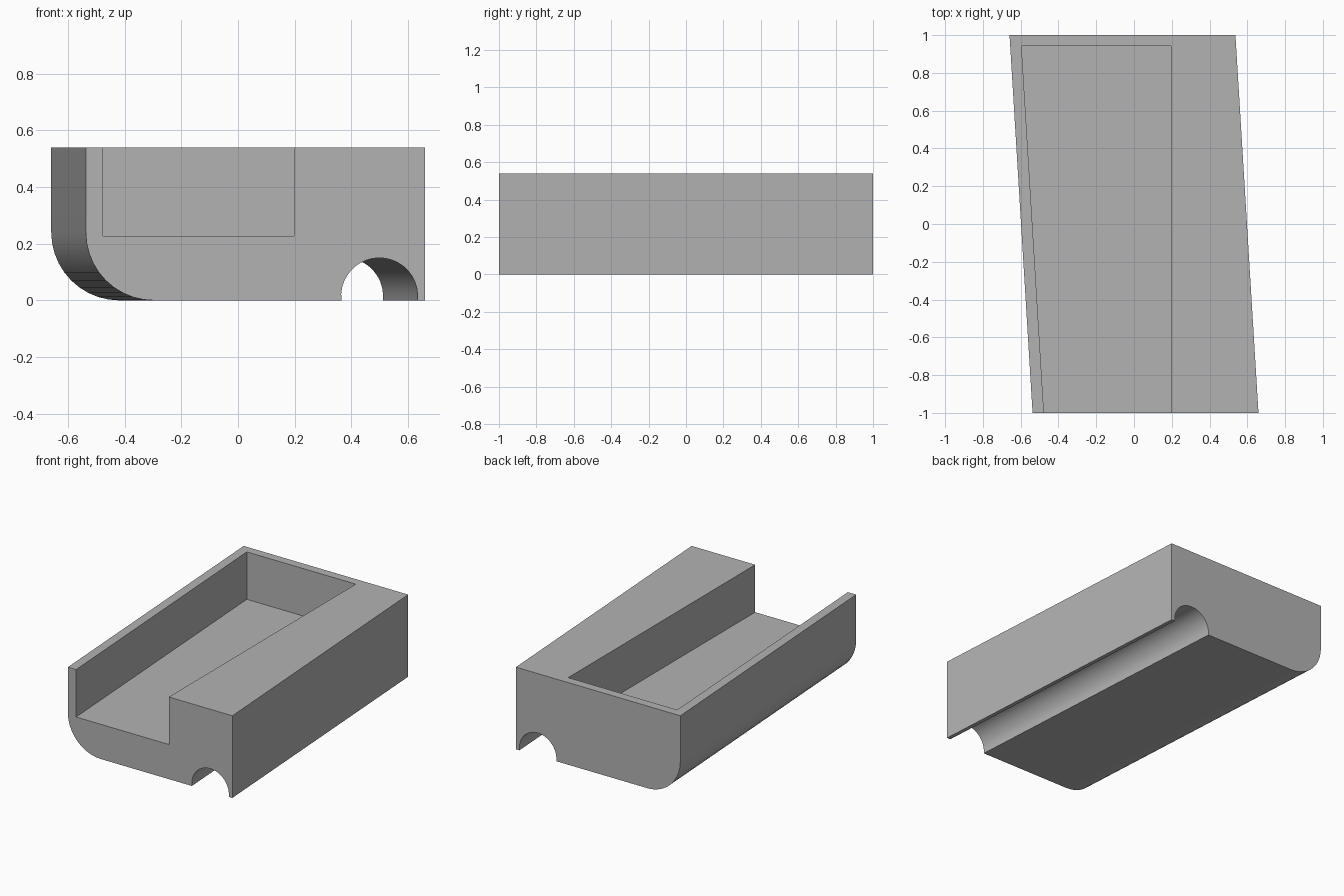
import bpy
import bmesh
from math import cos, sin, radians, asin, degrees

cube = bpy.data.objects.get("Cube")
if cube:
    bpy.data.objects.remove(cube, do_unlink=True)

HEIGHT = 0.54
SLANT = -0.061          # sideways drift per unit of depth
FRONT_LEFT, FRONT_RIGHT = -0.537, 0.659

grey = bpy.data.materials.new("plain grey")
grey.use_nodes = True
grey.diffuse_color = (0.45, 0.45, 0.45, 1)
grey.node_tree.nodes["Principled BSDF"].inputs["Base Color"].default_value = grey.diffuse_color


def arc(cx, cz, r, start, end, steps):
    """Points along an arc in the x-z plane, angles in degrees."""
    angles = [radians(start + (end - start) * i / steps) for i in range(steps + 1)]
    return [(cx + r * cos(a), cz + r * sin(a)) for a in angles]


def make_object(name, bm):
    bmesh.ops.recalc_face_normals(bm, faces=bm.faces)
    mesh = bpy.data.meshes.new(name)
    bm.to_mesh(mesh)
    bm.free()
    mesh.materials.append(grey)
    obj = bpy.data.objects.new(name, mesh)
    bpy.context.collection.objects.link(obj)
    return obj


# Body: rounded lower edge and cable channel in one slanted extrusion
radius, lift = 0.135, 0.015
dip = degrees(asin(lift / radius))
profile = [(FRONT_LEFT, HEIGHT)]
profile += arc(FRONT_LEFT + 0.24, 0.24, 0.24, 180, 270, 10)
profile += arc(0.499, lift, radius, 180 + dip, -dip, 20)
profile += [(FRONT_RIGHT, 0), (FRONT_RIGHT, HEIGHT)]

bm = bmesh.new()
face = bm.faces.new([bm.verts.new((x, -1, z)) for x, z in profile])
extruded = bmesh.ops.extrude_face_region(bm, geom=[face], use_keep_orig=True)
back = [v for v in extruded["geom"] if isinstance(v, bmesh.types.BMVert)]
bmesh.ops.translate(bm, verts=back, vec=(2 * SLANT, 2, 0))
body = make_object("tray_body", bm)

# Pocket cutter: slanted outer wall, straight inner wall, open at the front
bm = bmesh.new()
bmesh.ops.create_cube(bm, size=1)
for v in bm.verts:
    y = 0.942 if v.co.y > 0 else -1.2
    x = 0.197 if v.co.x > 0 else -0.477 + SLANT * (y + 1)
    z = 0.8 if v.co.z > 0 else 0.228
    v.co = (x, y, z)
cutter = make_object("pocket_cutter", bm)
cutter.hide_render = True

bpy.ops.object.select_all(action="DESELECT")
body.select_set(True)
bpy.context.view_layer.objects.active = body
cut = body.modifiers.new("pocket", "BOOLEAN")
cut.operation = "DIFFERENCE"
cut.solver = "EXACT"
cut.object = cutter
bpy.ops.object.modifier_apply(modifier=cut.name)
bpy.data.objects.remove(cutter, do_unlink=True)

# Smooth curves, crisp edges
bpy.ops.object.shade_smooth_by_angle(angle=radians(30))
